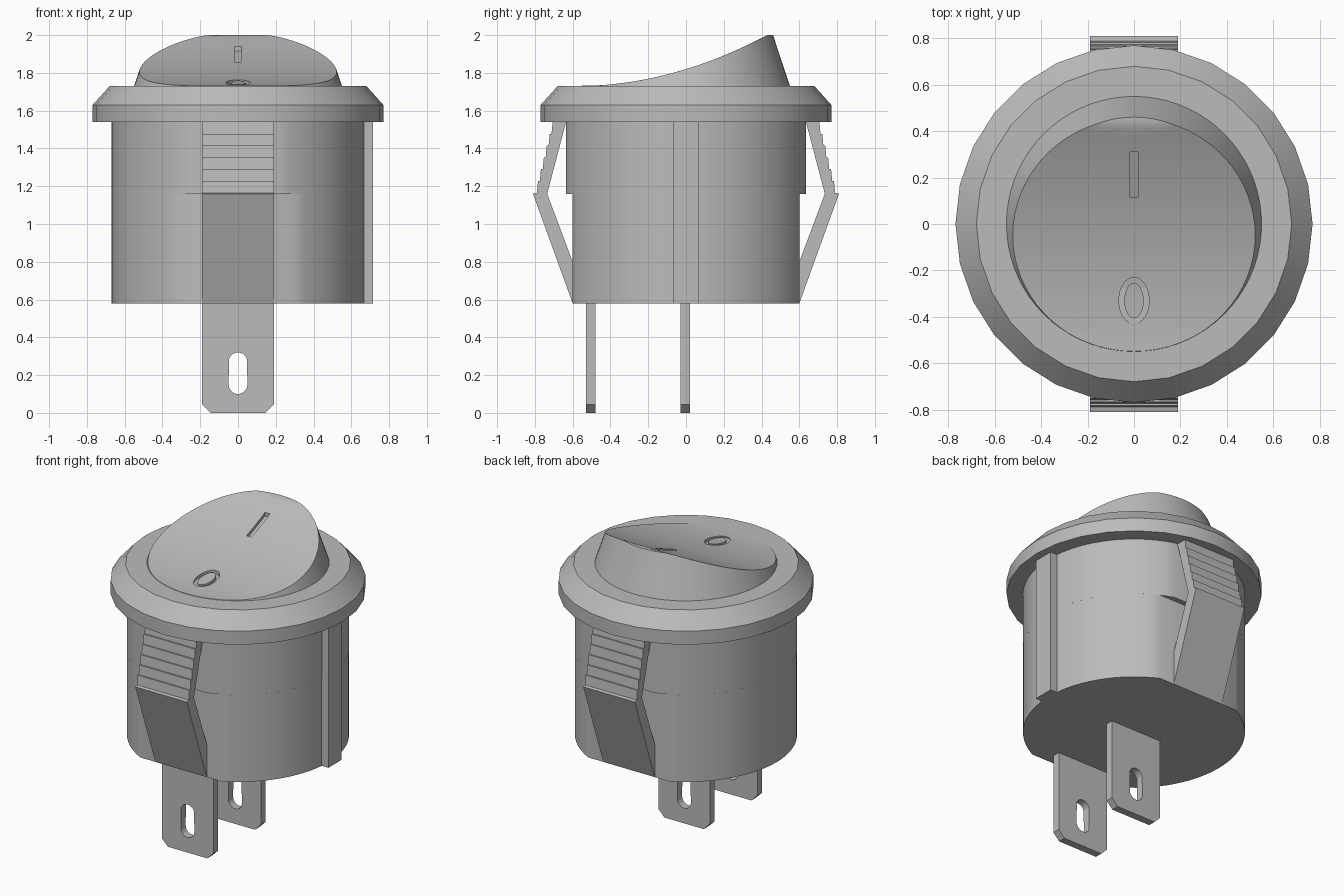
import bpy, bmesh, math

cube = bpy.data.objects.get("Cube")
if cube:
    bpy.data.objects.remove(cube, do_unlink=True)

grey = bpy.data.materials.new("plain grey")
grey.use_nodes = True
grey.diffuse_color = (0.5, 0.5, 0.5, 1)
grey.node_tree.nodes["Principled BSDF"].inputs["Base Color"].default_value = (0.5, 0.5, 0.5, 1)


def finish(name, bm):
    bmesh.ops.recalc_face_normals(bm, faces=bm.faces)
    mesh = bpy.data.meshes.new(name)
    bm.to_mesh(mesh)
    bm.free()
    mesh.materials.append(grey)
    ob = bpy.data.objects.new(name, mesh)
    bpy.context.collection.objects.link(ob)
    return ob


def smooth(ob):
    bpy.ops.object.select_all(action='DESELECT')
    ob.select_set(True)
    bpy.context.view_layer.objects.active = ob
    bpy.ops.object.shade_smooth_by_angle(angle=math.radians(30))


def prism(name, loops, place):
    """Fill flat outlines (inner loops are holes), extrude, place each (u, v, w)."""
    bm = bmesh.new()
    for loop in loops:
        vs = [bm.verts.new((u, v, 0)) for u, v in loop]
        for a, b in zip(vs, vs[1:] + vs[:1]):
            bm.edges.new((a, b))
    bmesh.ops.triangle_fill(bm, use_beauty=True, edges=bm.edges[:], normal=(0, 0, 1))
    out = bmesh.ops.extrude_face_region(bm, geom=bm.faces[:], use_keep_orig=True)
    for v in out["geom"]:
        if isinstance(v, bmesh.types.BMVert):
            v.co.z = 1
    for v in bm.verts:
        v.co = place(*v.co)
    return finish(name, bm)


def loft(name, rings):
    """Join rings of points and cap both ends."""
    bm = bmesh.new()
    rows = [[bm.verts.new(p) for p in ring] for ring in rings]
    n = len(rows[0])
    for a, b in zip(rows, rows[1:]):
        for i in range(n):
            j = (i + 1) % n
            bm.faces.new((a[i], a[j], b[j], b[i]))
    bm.faces.new(rows[0])
    bm.faces.new(rows[-1])
    return finish(name, bm)


def ellipse(rx, ry, n, cx=0, cy=0):
    return [(cx + rx * math.cos(math.tau * i / n), cy + ry * math.sin(math.tau * i / n))
            for i in range(n)]


def box(x0, x1, y0, y1):
    return [(x0, y0), (x1, y0), (x1, y1), (x0, y1)]


# Round housing with front and back flats, shallower above the ledge
def housing(name, flat, z0, z1):
    half = math.acos(flat / 0.67)
    n = 26
    right = []
    for i in range(n + 1):
        a = (math.pi / 2 - half) * (2 * i / n - 1)
        right.append((0.67 * math.cos(a), 0.67 * math.sin(a)))
    outline = right + [(-x, -y) for x, y in right]
    smooth(prism(name, [outline], lambda u, v, w: (u, v, z0 + (z1 - z0) * w)))


housing("lower_housing", 0.60, 0.58, 1.16)
housing("upper_housing", 0.635, 1.16, 1.55)

# Locating rib on one side
prism("locating_rib", [box(0.6, 0.715, -0.07, 0.07)],
      lambda u, v, w: (u, v, 0.58 + 0.96 * w))

# Bevelled flange
smooth(loft("flange", [[(x, y, z) for x, y in ellipse(r, r, 28)]
                       for r, z in ((0.77, 1.54), (0.77, 1.63), (0.68, 1.73))]))

# Bent snap clips with stepped grips
grip = []
for i in range(6):
    y = 0.706 + 0.0155 * i
    top = 1.54 - 0.0625 * i
    grip += [(y, top), (y + 0.006, top - 0.0625)]
clip = [(0.635, 1.54)] + grip + [(0.81, 1.16), (0.6, 0.58), (0.6, 0.8), (0.735, 1.16)]
for name, side in (("front_clip", -1), ("back_clip", 1)):
    prism(name, [clip], lambda u, v, w: (0.38 * w - 0.19, side * u, v))

# Terminal blades with a rounded slot
blade = [(-0.145, 0), (0.145, 0), (0.19, 0.045), (0.19, 0.6), (-0.19, 0.6), (-0.19, 0.045)]
slot = [(x, y + (0.06 if y > 0.21 else -0.06)) for x, y in ellipse(0.05, 0.05, 18, 0, 0.21)]
for name, y0 in (("front_terminal", -0.53), ("middle_terminal", -0.03)):
    prism(name, [blade, slot], lambda u, v, w: (u, y0 + 0.05 * w, v))


# Rocker: tapered button with a concave sloping top
def top(y):
    return min(2.0, max(1.733, 1.82 + 0.307 * y + 0.259 * y * y))


rim = []
for c, s in ellipse(1, 1, 72):
    r = 0.55
    for _ in range(30):
        r = 0.55 - 0.33 * (top(r * s) - 1.73)
    rim.append((r * c, r * s))
rings = [[(x, y, 1.70) for x, y in ellipse(0.56, 0.56, 72)]]
for t in (1, 0.96, 0.9, 0.8, 0.7, 0.6, 0.5, 0.4, 0.3, 0.2, 0.1, 0.02):
    rings.append([(x * t, y * t, top(y * t)) for x, y in rim])
rocker = loft("rocker", rings)

# Engraved on and off marks
marks = {
    "bar_cutter": [box(-0.018, 0.018, 0.115, 0.31)],
    "ring_cutter": [ellipse(0.065, 0.1, 32, 0, -0.33), ellipse(0.042, 0.076, 32, 0, -0.33)],
}
bpy.context.view_layer.objects.active = rocker
for name, loops in marks.items():
    cutter = prism(name, loops, lambda u, v, w: (u, v, top(v) - 0.025 + 0.1 * w))
    cutter.hide_render = True
    mod = rocker.modifiers.new(name, 'BOOLEAN')
    mod.operation = 'DIFFERENCE'
    mod.solver = 'EXACT'
    mod.object = cutter
    bpy.ops.object.modifier_apply(modifier=mod.name)
    bpy.data.objects.remove(cutter, do_unlink=True)
smooth(rocker)
